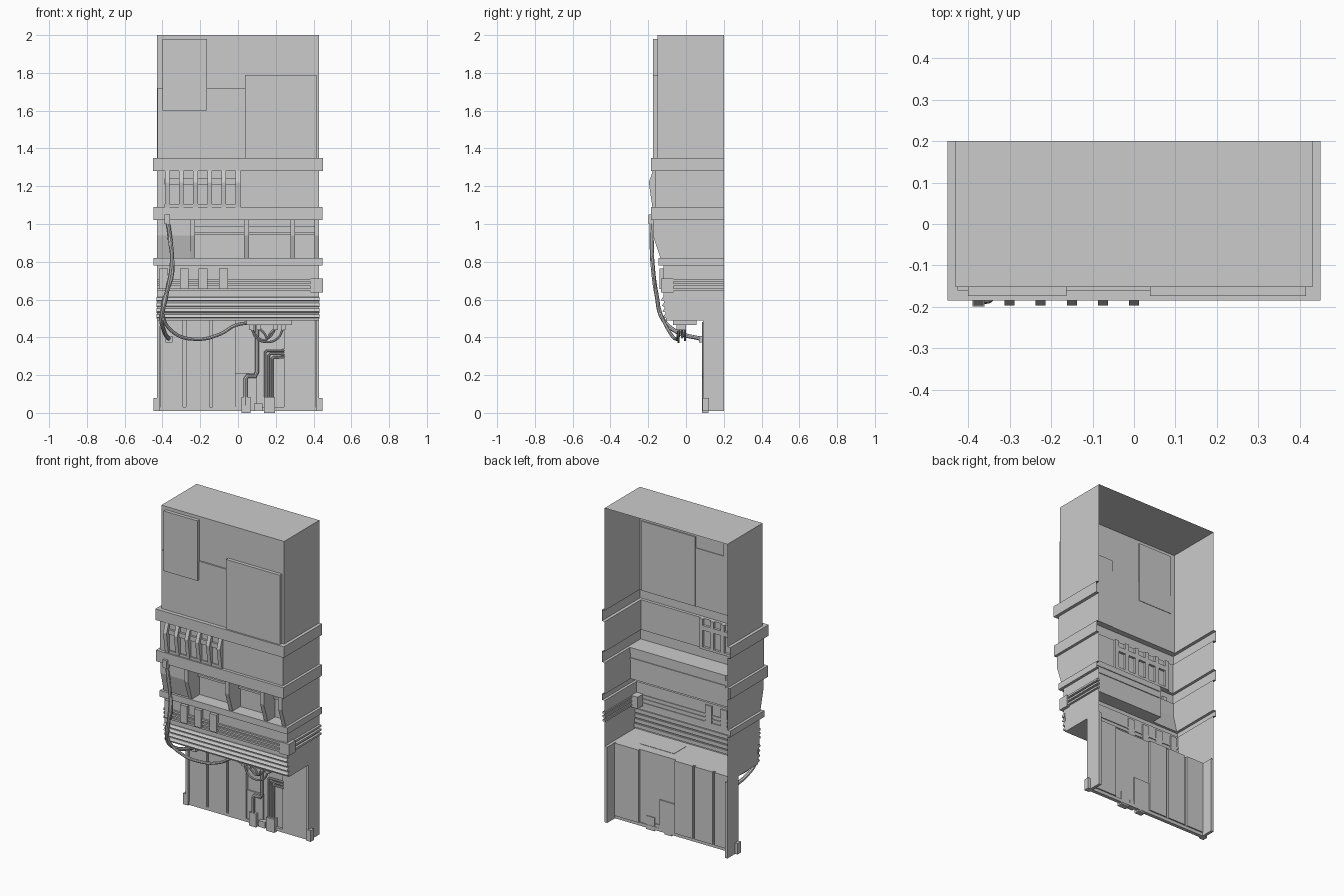
import bpy, bmesh
from mathutils import Vector

if "Cube" in bpy.data.objects:
    bpy.data.objects.remove(bpy.data.objects["Cube"])


def make_object(name, bm):
    bmesh.ops.recalc_face_normals(bm, faces=bm.faces[:])
    me = bpy.data.meshes.new(name)
    bm.to_mesh(me)
    bm.free()
    ob = bpy.data.objects.new(name, me)
    bpy.context.collection.objects.link(ob)
    return ob


def box(name, x0, x1, y0, y1, z0, z1):
    bm = bmesh.new()
    bmesh.ops.create_cube(bm, size=1)
    for v in bm.verts:
        v.co = Vector(((x0 + x1) / 2 + v.co.x * (x1 - x0),
                       (y0 + y1) / 2 + v.co.y * (y1 - y0),
                       (z0 + z1) / 2 + v.co.z * (z1 - z0)))
    return make_object(name, bm)


def prism(name, profile, x0, x1):
    """Extrude a (y, z) profile along x."""
    bm = bmesh.new()
    f = bm.faces.new([bm.verts.new((x0, y, z)) for y, z in profile])
    ext = bmesh.ops.extrude_face_region(bm, geom=[f])
    verts = [g for g in ext["geom"] if isinstance(g, bmesh.types.BMVert)]
    bmesh.ops.translate(bm, vec=(x1 - x0, 0, 0), verts=verts)
    return make_object(name, bm)


def tube(name, pts, radius, smooth=True):
    cu = bpy.data.curves.new(name, 'CURVE')
    cu.dimensions = '3D'
    cu.bevel_depth = radius
    cu.bevel_resolution = 2
    cu.use_fill_caps = True
    cu.resolution_u = 6
    sp = cu.splines.new('BEZIER' if smooth else 'POLY')
    if smooth:
        sp.bezier_points.add(len(pts) - 1)
        for p, co in zip(sp.bezier_points, pts):
            p.co = co
            p.handle_left_type = p.handle_right_type = 'AUTO'
    else:
        sp.points.add(len(pts) - 1)
        for p, co in zip(sp.points, pts):
            p.co = (*co, 1)
    ob = bpy.data.objects.new(name, cu)
    bpy.context.collection.objects.link(ob)
    bpy.ops.object.select_all(action='DESELECT')
    ob.select_set(True)
    bpy.context.view_layer.objects.active = ob
    bpy.ops.object.convert(target='MESH')
    bpy.ops.object.shade_smooth_by_angle()


# Open-backed shell with stepped bands: (z, half width, front y left, front y right)
levels = [
    (2.00, .43, -.152, -.152), (1.35, .43, -.152, -.152),
    (1.35, .45, -.184, -.184), (1.28, .45, -.184, -.184),
    (1.28, .43, -.165, -.165), (1.09, .43, -.165, -.165),
    (1.09, .447, -.184, -.184), (1.02, .447, -.184, -.184),
    (1.02, .43, -.16, -.06), (0.94, .43, -.16, -.06), (0.82, .43, -.13, -.06),
    (0.82, .447, -.145, -.145), (0.78, .447, -.145, -.145),
    (0.78, .43, -.12, -.12), (0.62, .43, -.12, -.12),
    (0.49, .43, -.105, -.105), (0.49, .43, .115, .115), (0.01, .43, .115, .115)]
bm = bmesh.new()
rings = []
for z, w, yl, yr in levels:
    pts = [(-w, .2), (-w, yl), (-.24, yl), (-.24, yr), (w, yr), (w, .2)]
    rings.append([bm.verts.new((x, y, z)) for x, y in pts])
for a, b in zip(rings, rings[1:]):
    for i in range(5):
        bm.faces.new((a[i], a[i + 1], b[i + 1], b[i]))
bm.faces.new(rings[0])
bmesh.ops.remove_doubles(bm, verts=bm.verts[:], dist=1e-5)
bmesh.ops.dissolve_degenerate(bm, edges=bm.edges[:], dist=1e-5)
make_object("wall_shell", bm)

# Upper cover plates
box("upper_left_plate", -.40, -.163, -.174, -.145, 1.60, 1.98)
box("upper_right_plate", .038, .415, -.174, -.145, 1.35, 1.79)
box("upper_middle_plate", -.425, .038, -.160, -.148, 1.35, 1.72)

# Vent ribs with cross bars
rib = [(-.15, 1.28), (-.176, 1.28), (-.197, 1.22), (-.178, 1.09), (-.15, 1.09)]
for i in range(6):
    x = -.375 + i * .075
    prism("vent_rib", rib, x - .012, x + .012)
box("vent_upper_bar", -.39, .012, -.178, -.15, 1.21, 1.24)
box("vent_lower_bar", -.39, .012, -.174, -.15, 1.09, 1.105)

# Angled brackets and rails in the recess
bracket = [(-.06, 1.02), (-.175, 1.02), (-.175, .94), (-.135, .82), (-.06, .82)]
for x in (-.24, .045, .29, .417):
    prism("recess_bracket", bracket, x - .013, x + .013)
box("recess_rail", -.24, .43, -.078, -.055, .942, .955)
box("recess_header", -.24, .43, -.10, -.055, .985, 1.02)

# Middle strip: front rails, side rails, blocks and corner clamp
for z in (.652, .678, .702):
    box("front_rail", -.43, .39, -.132, -.115, z - .006, z + .006)
    box("side_rail", .425, .444, -.08, .20, z - .006, z + .006)
for x in (-.394, -.284, -.185, -.077):
    box("strip_block", x - .023, x + .023, -.140, -.112, .655, .765)
box("corner_clamp", .385, .449, -.132, -.066, .638, .712)

# Louvre slats
for i in range(4):
    z = .602 - i * .03
    y = -.118 - (.62 - z) * -.11
    prism("louvre_slat", [(y + .01, z + .012), (y - .006, z + .010),
                          (y - .016, z - .006), (y + .01, z - .012)], -.432, .432)

# Lower wall panels and skirting
for x0, x1 in ((-.41, -.29), (-.275, -.15), (-.135, -.012), (.243, .41)):
    box("lower_panel", x0, x1, .098, .130, .03, .49)
box("access_plate", -.012, .10, .106, .122, .03, .21)
box("skirting", -.43, .43, .100, .122, .01, .03)
for s in (-1, 1):
    xs = sorted((s * .42, s * .447))
    box("skirting_corner", *xs, .088, .122, .01, .08)
    xs = sorted((s * .412, s * .43))
    box("edge_post", *xs, .090, .2, .01, .49)

# Pipes and floor sockets
tube("bent_pipe", [(.10, .095, .48), (.10, .095, .215), (.09, .095, .195),
                   (.05, .095, .195), (.04, .095, .18), (.04, .095, .04)], .011, False)
for i in range(3):
    x, z = .145 + i * .018, .33 - i * .018
    tube("service_pipe", [(.25, .10, z), (x + .008, .10, z), (x, .10, z - .008),
                          (x, .10, .04)], .007, False)
box("pipe_socket", .018, .066, .085, .12, 0, .085)
box("pipe_socket", .138, .195, .085, .12, 0, .085)
box("pipe_collar", .085, .13, .085, .12, .01, .05)

# Junction box under the overhang with hanging wires
box("junction_box", .045, .285, -.07, .055, .465, .492)
for x in (.07, .11, .20, .24):
    box("wire_plug", x - .011, x + .011, -.05, .0, .44, .466)
for x0, x1, y, z in ((.07, .24, -.04, .375), (.11, .20, -.02, .40), (.07, .20, -.005, .385)):
    m = (x0 + x1) / 2
    tube("hanging_wire", [(x0, y, .45), (x0 + .03, y, z + .02), (m, y, z),
                          (x1 - .03, y, z + .02), (x1, y, .45)], .006)

# Long cables down the front
tube("main_cable", [(-.375, -.184, 1.03), (-.36, -.182, .93), (-.35, -.178, .80),
                    (-.38, -.155, .62), (-.405, -.125, .50), (-.39, -.05, .43),
                    (-.365, .09, .39)], .011)
tube("cross_cable", [(-.365, -.182, .93), (-.345, -.172, .75), (-.40, -.135, .53),
                     (-.34, -.085, .425), (-.22, -.05, .39), (-.10, -.04, .415),
                     (-.01, -.035, .465), (.06, -.035, .477)], .009)
box("cable_top_plug", -.39, -.36, -.199, -.17, 1.0, 1.05)
box("cable_end_plug", -.385, -.348, .07, .115, .372, .408)
